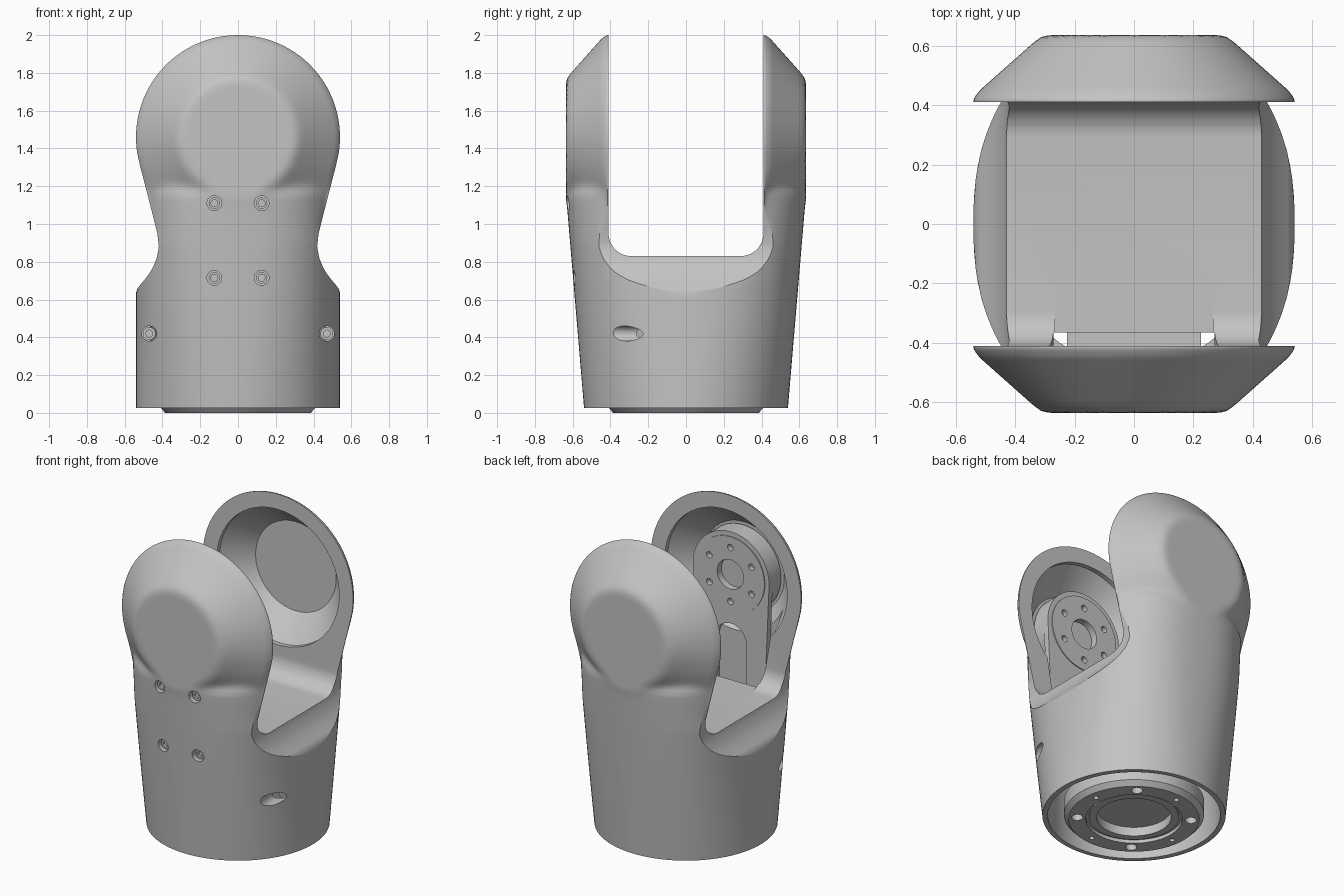
import bpy, bmesh, math
from mathutils import Matrix

if "Cube" in bpy.data.objects:
    bpy.data.objects.remove(bpy.data.objects["Cube"])

grey = bpy.data.materials.new("satin grey")
grey.diffuse_color = (0.55, 0.55, 0.55, 1)
grey.use_nodes = True
grey.node_tree.nodes["Principled BSDF"].inputs["Base Color"].default_value = grey.diffuse_color
HEAD_Z, HEAD_R = 1.46, 0.54


def finish(name, bm):
    bmesh.ops.recalc_face_normals(bm, faces=bm.faces)
    me = bpy.data.meshes.new(name)
    bm.to_mesh(me)
    bm.free()
    me.materials.append(grey)
    ob = bpy.data.objects.new(name, me)
    bpy.context.collection.objects.link(ob)
    return ob


def lathe(name, profile, at=(0, 0, 0), along_y=False, n=48):
    """Spin (radius, height) points about z, or about y."""
    bm = bmesh.new()
    vs = [bm.verts.new((r, 0, h)) for r, h in profile]
    es = [bm.edges.new(p) for p in zip(vs, vs[1:])]
    bmesh.ops.spin(bm, geom=vs + es, cent=(0, 0, 0), axis=(0, 0, 1),
                   angle=2 * math.pi, steps=n)
    bmesh.ops.remove_doubles(bm, verts=bm.verts, dist=1e-4)
    if along_y:  # height becomes +y
        bm.transform(Matrix.Rotation(-math.pi / 2, 4, 'X'))
    bm.transform(Matrix.Translation(at))
    return finish(name, bm)


def rod(name, r, lo, hi, at=(0, 0, 0), along_y=False, n=24):
    return lathe(name, [(0, lo), (r, lo), (r, hi), (0, hi)], at, along_y, n)


def prism(name, pts, lo, hi, axis):
    """Extrude an outline: axis 'X' takes (y, z), axis 'Y' takes (x, z)."""
    bm = bmesh.new()
    put = (lambda p, d: (d, p[0], p[1])) if axis == 'X' else (lambda p, d: (p[0], d, p[1]))
    a, b = [[bm.verts.new(put(p, d)) for p in pts] for d in (lo, hi)]
    bm.faces.new(a)
    bm.faces.new(b)
    for i in range(len(pts)):
        j = (i + 1) % len(pts)
        bm.faces.new((a[i], a[j], b[j], b[i]))
    return finish(name, bm)


def arc(cx, cz, r, a0, a1, n):
    return [(cx + r * math.cos(math.radians(a0 + (a1 - a0) * i / n)),
             cz + r * math.sin(math.radians(a0 + (a1 - a0) * i / n))) for i in range(n + 1)]


def cut(ob, *cutters):
    for c in cutters:
        m = ob.modifiers.new("cut", 'BOOLEAN')
        m.operation, m.solver, m.object = 'DIFFERENCE', 'EXACT', c
        bpy.context.view_layer.objects.active = ob
        bpy.ops.object.modifier_apply(modifier=m.name)
        bpy.data.objects.remove(c)


# Outer shell: front silhouette, with its depth blended from body and conical heads
NECK = [(0, .54), (.635, .54), (.66, .532), (.685, .512), (.71, .49), (.76, .455),
        (.82, .43), (.88, .419), (.95, .427), (1.05, .452), (1.33, .524)]


def half_width(z):
    if z >= 1.33:
        return math.sqrt(max(HEAD_R ** 2 - (z - HEAD_Z) ** 2, 0))
    for (z0, w0), (z1, w1) in zip(NECK, NECK[1:]):
        if z <= z1:
            return w0 + (w1 - w0) * (z - z0) / (z1 - z0)


def smooth_min(a, b, k):
    return min(a, b) - k * math.log(1 + math.exp(-abs(a - b) / k))


def smooth_max(a, b, k):
    return -smooth_min(-a, -b, k)


def depth(x, z):
    b = min(.54 + .093 * (z - .03) / 1.1, .632)
    p = 2 + .6 * min((z - .025) / .87, 1)  # the oval gets squarer upwards
    y = b * max(1 - abs(x / .54) ** p, 0) ** (1 / p)
    if z > .7:
        r = math.hypot(x, z - HEAD_Z)
        fade = min((z - .7) / .25, 1)
        cone = smooth_min(.635, .635 - .89 * (r - .31), .008)
        body = y - .6 * max(z - 1.16, 0)
        y = smooth_max(body, cone, .002 + .012 * fade) if z < HEAD_Z + .3 else cone
        y = smooth_max(y, .414 * fade, .002 + .006 * fade)
        d = half_width(z) - abs(x) if z < 1.33 else HEAD_R - r
        if z > .95 and d < .025:  # rounded rim
            t = max(d, 0) / .025
            s = min((z - .95) / .25, 1)
            y -= s * (y - .414) * (1 - math.sqrt(1 - (1 - t) ** 2))
    return min(max(y, .006), .635)


rows = [.025, .2, .35, .5, .6] + [.635 + .0225 * i for i in range(31)]
rows += [HEAD_Z + HEAD_R * math.sin(math.radians(a)) for a in range(-10, 88, 3)]
rows.append(HEAD_Z + HEAD_R * math.sin(math.radians(88)))
N = 56
bm = bmesh.new()
rings = []
for z in rows:
    w = half_width(z)
    xs = [w * math.sin(math.pi * (i / N - .5)) for i in range(N + 1)]
    ring = [(x, -depth(x, z)) for x in xs] + [(x, depth(x, z)) for x in reversed(xs)]
    rings.append([bm.verts.new((x, y, z)) for x, y in ring])
for a, b in zip(rings, rings[1:]):
    for i in range(len(a)):
        j = (i + 1) % len(a)
        bm.faces.new((a[i], a[j], b[j], b[i]))
bm.faces.new(rings[0])
bm.faces.new(rings[-1])
shell = finish("fork_shell", bm)

# Fork gap, rounded at the bottom
gap = prism("gap", arc(-.29, .95, .12, 180, 270, 10) + arc(.29, .95, .12, 270, 360, 10)
            + [(.41, 2.3), (-.41, 2.3)], -1, 1, 'X')
# Hollow body, open below
hollow = lathe("hollow", [(0, -.1), (.507, -.1), (.507, .1), (.495, .5), (.38, .75), (0, .75)], n=64)
for v in hollow.data.vertices:
    v.co.y *= 1 + .12 * max(v.co.z, 0)
cut(shell, gap, hollow)

# Conical recess inside each head
dish = [(0, .35), (.44, .35), (.44, .44), (.29, .595), (0, .595)]
for s in (1, -1):
    cut(shell, lathe("dish", [(r, s * h) for r, h in dish], (0, 0, HEAD_Z), True, 64))

# Front arm channel and flat tongue of the floor
channel = prism("channel", [(-.27, .6), (.27, .6), (.27, .85), (.36, 1.4), (-.36, 1.4), (-.27, .85)],
                -.505, -.365, 'Y')
tongue = prism("tongue", [(-.266, .829), (.266, .829), (.266, 1.1), (-.266, 1.1)], -.42, -.2, 'Y')
cut(shell, channel, tongue)

# Screw holes in the front and the two side pockets, each with its socket screw
for s in (-1, 1):
    for z, face in ((.715, -.578), (1.11, -.615)):
        at = (s * .125, 0, z)
        cut(shell, rod("hole", .039, -.8, face + .03, at, True))
        lathe("front_screw", [(0, face + .026), (.018, face + .026), (.018, face + .01),
              (.03, face + .01), (.03, face + .06), (0, face + .06)], at, True, 24)
    at = (s * .47, 0, .42)
    cut(shell, rod("pocket", .04, -.9, -.19, at, True))
    lathe("side_screw", [(0, -.194), (.018, -.194), (.018, -.204), (.034, -.204),
                         (.034, -.07), (0, -.07)], at, True, 24)

# Joint bracket recessed in the front arm, with a bolt circle
bracket = prism("joint_bracket", arc(0, HEAD_Z, .275, -8, 188, 40)
                + [(-.25, .9), (-.25, .55), (.25, .55), (.25, .9)], -.5, -.462, 'Y')
window = prism("window", arc(0, 1.03, .11, 0, 180, 16) + [(-.11, .72), (.11, .72)], -.6, -.3, 'Y')
cut(bracket, window, rod("bore", .21, -.6, -.3, (0, 0, HEAD_Z), True, 48))
rod("bracket_boss", .275, -.585, -.5, (0, 0, HEAD_Z), True, 48)
flange = lathe("joint_flange", [(.095, -.456), (.095, -.51), (.245, -.51), (.245, -.456),
                                (.095, -.456)], (0, 0, HEAD_Z), True)
for i in range(6):
    a = math.radians(30 + 60 * i)
    cut(flange, rod("bolt_hole", .021, -.49, -.3,
                    (.175 * math.cos(a), 0, HEAD_Z + .175 * math.sin(a)), True, 16))

# Mount under the floor, joining the bracket to the base
prism("bracket_foot", [(-.225, .45), (.225, .45), (.225, .72), (-.225, .72)], -.47, -.3, 'Y')

# Base flange with stepped bore and mounting holes
base = lathe("base_flange", [(0, .07), (.22, .07), (.22, .012), (.265, .012), (.265, .022),
                             (.285, .022), (.285, 0), (.385, 0), (.413, .03), (.413, .12),
                             (.36, .12), (.36, .5), (0, .5)], n=64)
for i in range(8):
    a = math.radians(8 + 45 * i)
    r = .034 if i % 2 else .016
    cut(base, rod("mount_hole", r, -.1, .09, (.335 * math.cos(a), .335 * math.sin(a), 0), n=16))

# Smooth shading with sharp edges kept
for ob in bpy.context.scene.objects:
    bpy.ops.object.select_all(action='DESELECT')
    ob.select_set(True)
    bpy.context.view_layer.objects.active = ob
    bpy.ops.object.shade_smooth_by_angle(angle=math.radians(30))
